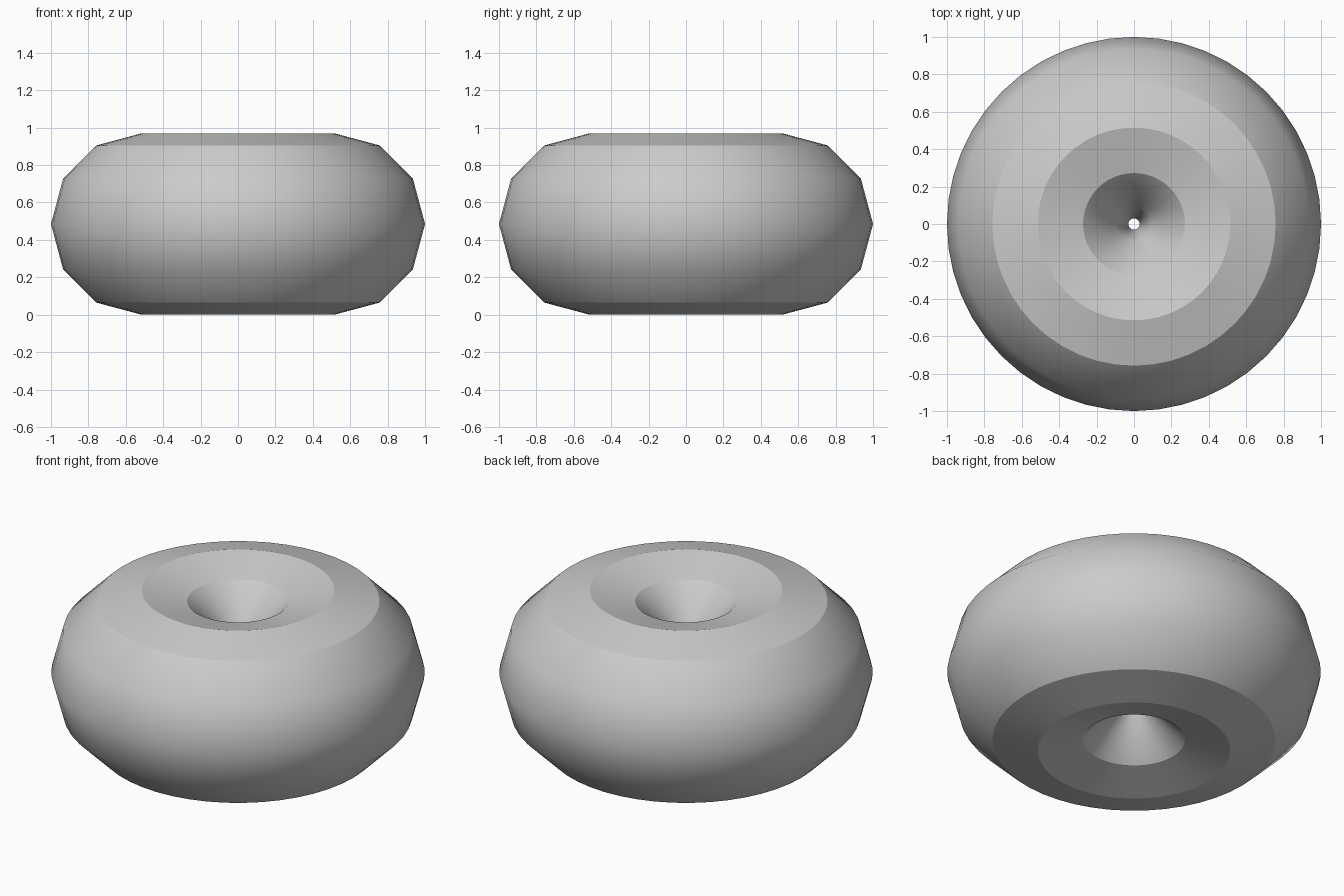
import bpy

if "Cube" in bpy.data.objects:
    bpy.data.objects.remove(bpy.data.objects["Cube"])

# Fat ring with a nearly closed centre hole, resting on the ground
MAJOR, MINOR = 0.515, 0.485
bpy.ops.mesh.primitive_torus_add(
    major_segments=48, minor_segments=12,
    major_radius=MAJOR, minor_radius=MINOR,
    location=(0, 0, MINOR))
ring = bpy.context.object
ring.name = "ring"

# Smooth shading with borderline profile edges kept sharp
bpy.ops.object.shade_smooth_by_angle()
